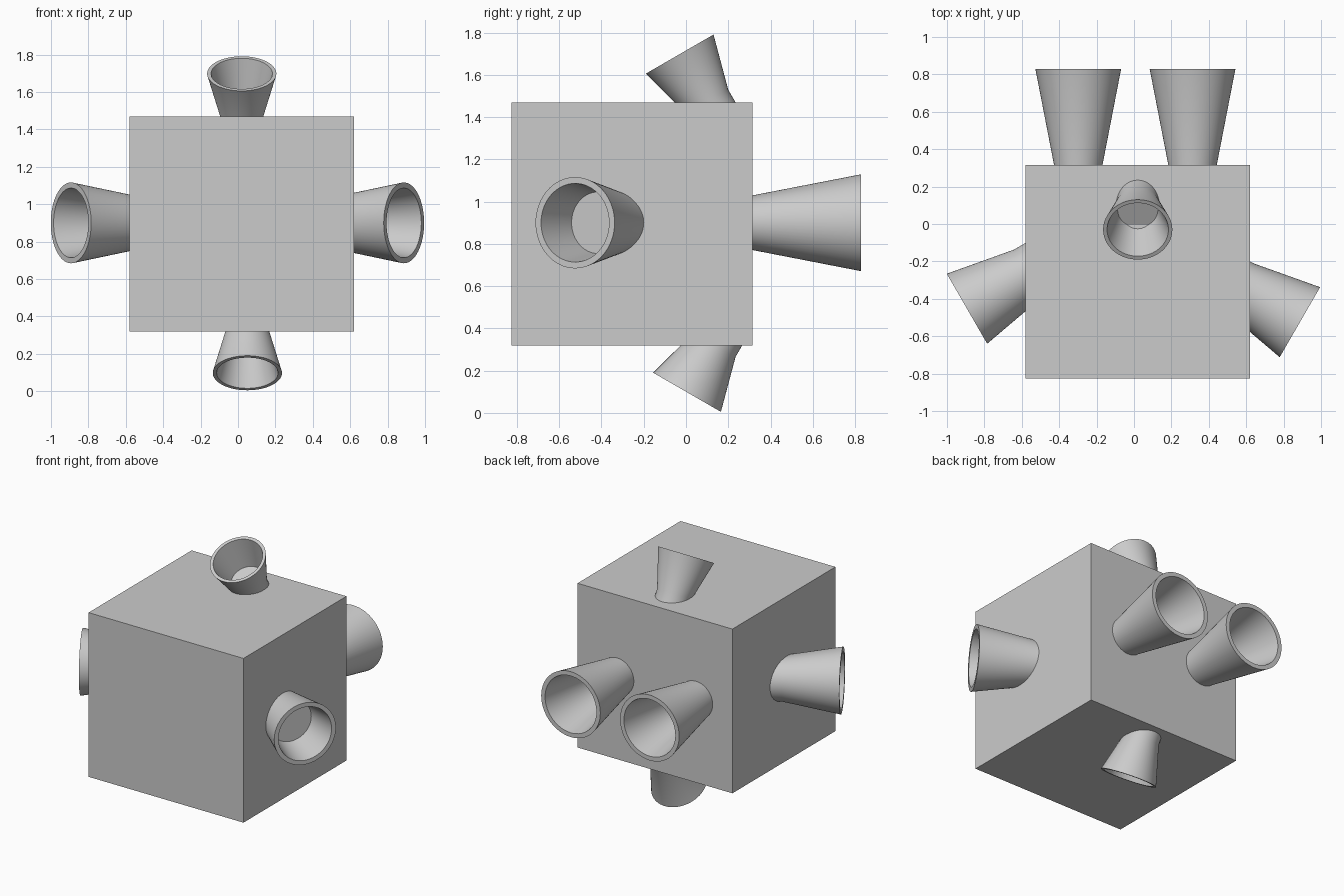
import bpy, bmesh, math
from mathutils import Vector

default = bpy.data.objects.get("Cube")
if default:
    bpy.data.objects.remove(default, do_unlink=True)

grey = bpy.data.materials.new("plain grey")
grey.use_nodes = True
grey.diffuse_color = (0.6, 0.6, 0.6, 1)
grey.node_tree.nodes["Principled BSDF"].inputs["Base Color"].default_value = (0.6, 0.6, 0.6, 1)


def add_object(name, bm):
    bmesh.ops.recalc_face_normals(bm, faces=bm.faces)
    mesh = bpy.data.meshes.new(name)
    bm.to_mesh(mesh)
    bm.free()
    mesh.materials.append(grey)
    obj = bpy.data.objects.new(name, mesh)
    bpy.context.collection.objects.link(obj)
    return obj


def box(name, low, high):
    bm = bmesh.new()
    bmesh.ops.create_cube(bm, size=1)
    for v in bm.verts:
        v.co = [a + (b - a) * (c + 0.5) for a, b, c in zip(low, high, v.co)]
    return add_object(name, bm)


def nozzle(name, mouth, direction, r_mouth, r_neck, length, wall, depth, stub=0.15):
    """Flared cup lathed about its axis, with a straight stub sunk into the body."""
    taper = (r_mouth - r_neck) / length
    profile = [(0, -length - stub), (r_neck, -length - stub), (r_neck, -length),
               (r_mouth, 0), (r_mouth - wall, 0),
               (r_mouth - wall - taper * depth, -depth), (0, -depth)]
    bm = bmesh.new()
    points = [bm.verts.new((r, 0, z)) for r, z in profile]
    edges = [bm.edges.new(pair) for pair in zip(points, points[1:])]
    bmesh.ops.spin(bm, geom=points + edges, cent=(0, 0, 0), axis=(0, 0, 1),
                   angle=math.tau, steps=64, use_duplicate=False)
    bmesh.ops.remove_doubles(bm, verts=bm.verts, dist=0.0001)
    obj = add_object(name, bm)
    obj.location = mouth
    obj.rotation_mode = 'QUATERNION'
    obj.rotation_quaternion = Vector(direction).to_track_quat('Z', 'Y')
    bpy.ops.object.select_all(action='DESELECT')
    obj.select_set(True)
    bpy.context.view_layer.objects.active = obj
    bpy.ops.object.shade_smooth_by_angle(angle=math.radians(30))
    return obj


# Main body
box("body", (-0.58, -0.825, 0.32), (0.62, 0.315, 1.47))

# Pair of long rear nozzles
for side, x in (("right", -0.298), ("left", 0.313)):
    nozzle(f"rear_nozzle_{side}", (x, 0.828, 0.9), (0, 1, 0),
           0.229, 0.129, 0.515, 0.03, 0.45)

# Side, top and bottom nozzles, all tilted 30 degrees towards the front
s, c = math.sin(math.radians(30)), math.cos(math.radians(30))
side_size = (0.216, 0.148, 0.375, 0.03, 0.22)
small_size = (0.185, 0.115, 0.26, 0.021, 0.21)
nozzle("side_nozzle_right", (-0.893, -0.453, 0.9), (-c, -s, 0), *side_size)
nozzle("side_nozzle_left", (0.887, -0.525, 0.9), (c, -s, 0), *side_size)
nozzle("top_nozzle", (0.02, -0.03, 1.698), (0, -s, c), *small_size)
nozzle("bottom_nozzle", (0.05, 0.005, 0.0975), (0, -s, -c), *small_size)
